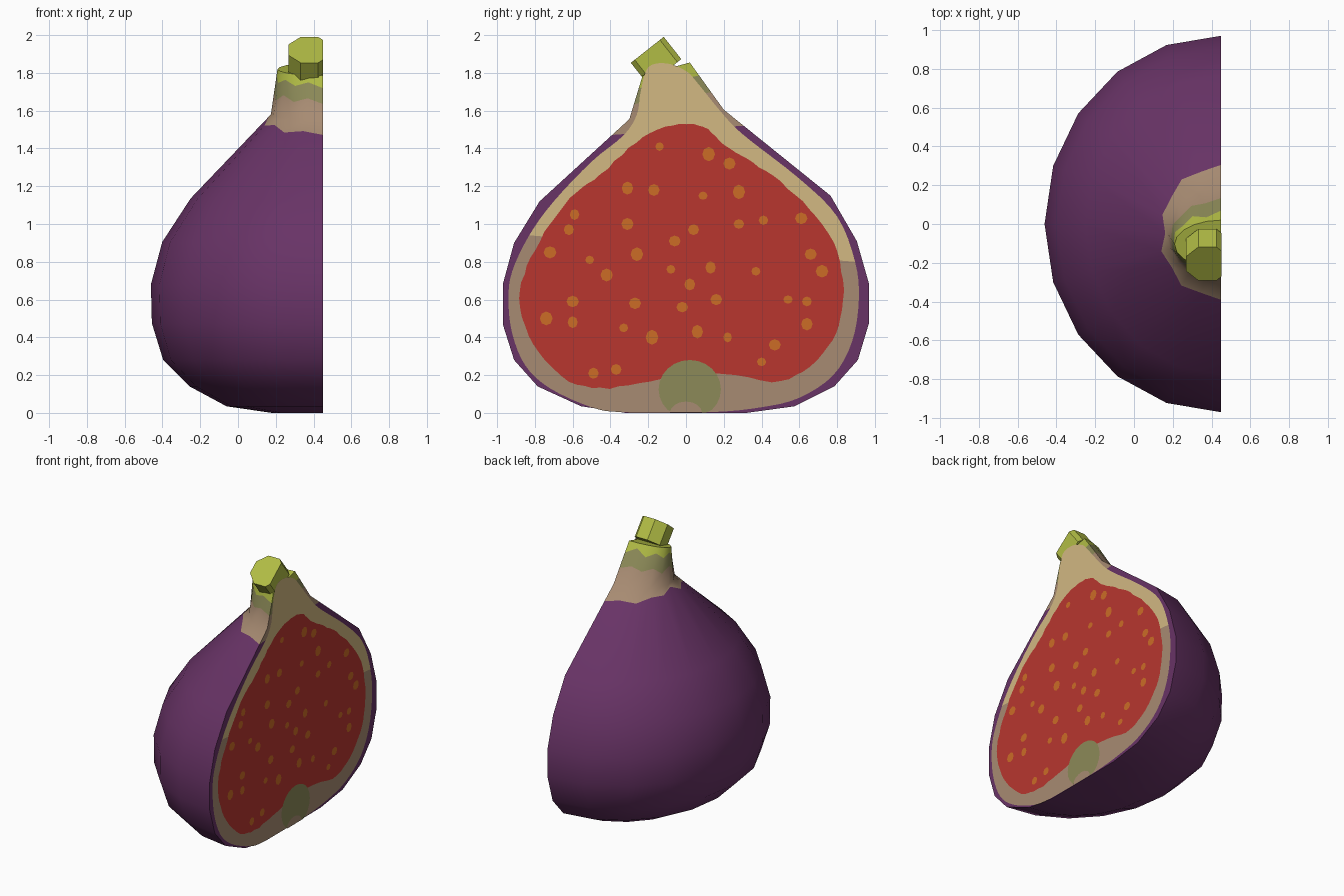
import bpy, bmesh, math, random
from mathutils import Vector, Matrix

if "Cube" in bpy.data.objects:
    bpy.data.objects.remove(bpy.data.objects["Cube"])

random.seed(4)
CUT = 0.449   # x of the sliced face


def srgb(hexs):
    out = []
    for i in (0, 2, 4):
        c = int(hexs[i:i + 2], 16) / 255
        out.append(c / 12.92 if c < 0.04 else ((c + 0.055) / 1.055) ** 2.4)
    return (*out, 1)


def material(name, hexs):
    m = bpy.data.materials.new(name)
    m.diffuse_color = srgb(hexs)
    m.use_nodes = True
    m.node_tree.nodes["Principled BSDF"].inputs["Base Color"].default_value = m.diffuse_color
    return m


PURPLE = material("purple skin", "683366")
TAN = material("tan flesh", "A78B72")
SAGE = material("sage green", "8C8A58")
LIME = material("lime green", "B1BC45")
CREAM = material("cream flesh", "D2B882")
RED = material("red pulp", "B8362F")
ORANGE = material("orange seed", "CC6C26")


def finish(bm, name, mats, smooth=False):
    me = bpy.data.meshes.new(name)
    bm.to_mesh(me)
    bm.free()
    ob = bpy.data.objects.new(name, me)
    bpy.context.collection.objects.link(ob)
    for m in mats:
        me.materials.append(m)
    if smooth:
        bpy.ops.object.select_all(action='DESELECT')
        ob.select_set(True)
        bpy.context.view_layer.objects.active = ob
        bpy.ops.object.shade_smooth_by_angle(angle=math.radians(38))
    return ob


# Half fruit: rings of (z, centre y, radius x, radius y, tilt)
RINGS = [(0.0, 0, 0.27, 0.32, 0), (0.035, 0.01, 0.51, 0.565, 0),
         (0.14, 0, 0.705, 0.785, 0), (0.28, 0, 0.845, 0.91, 0),
         (0.475, 0, 0.905, 0.97, 0.005), (0.68, 0, 0.91, 0.97, 0),
         (0.905, -0.003, 0.85, 0.907, 0.005), (1.135, -0.005, 0.70, 0.77, 0.015),
         (1.58, -0.05, 0.275, 0.25, 0.025), (1.82, -0.105, 0.24, 0.125, 0.035)]
N = 10


def ring(z, cy, rx, ry, tilt):
    pts = []
    for i in range(N + 1):
        t = math.pi * i / N
        pts.append(Vector((CUT - rx * math.sin(t), cy + ry * math.cos(t), z + tilt * math.cos(t))))
    return pts


def between(a, b, base, wave, dip=0.0):
    """Wavy colour boundary lying on the surface between two rings."""
    out = []
    for i in range(N + 1):
        f = base + wave * (1 if i % 2 else -1) * random.uniform(0.4, 1)
        f -= dip * abs(math.cos(math.pi * i / N))
        out.append(a[i].lerp(b[i], min(f, 0.98)))
    return out


rows = [ring(*r) for r in RINGS]
a, b, c = rows[-3:]
rows = rows[:-2] + [between(a, b, 0.95, 0.03, 0.12), b,
                    between(b, c, 0.42, 0.09), between(b, c, 0.80, 0.09), c]
bm = bmesh.new()
V = [[bm.verts.new(p) for p in r] for r in rows]
nr = len(V)
for j in range(nr - 1):
    mi = {nr - 2: 3, nr - 3: 2, nr - 4: 1, nr - 5: 1}.get(j, 0)
    for i in range(N):
        bm.faces.new((V[j][i], V[j][i + 1], V[j + 1][i + 1], V[j + 1][i])).material_index = mi
    bm.faces.new((V[j][0], V[j + 1][0], V[j + 1][N], V[j][N])).material_index = mi
bm.faces.new(V[0]).material_index = 0
bm.faces.new(V[-1]).material_index = 3
bmesh.ops.recalc_face_normals(bm, faces=bm.faces)
finish(bm, "fig_half", [PURPLE, TAN, SAGE, LIME], True)

# Stem: tilted octagonal stub, sliced with the fruit
axis = Vector((0, -0.62, 0.785)).normalized()
L = 0.15
mid = Vector((0.378, -0.205, 1.922)) - axis * L / 2
bm = bmesh.new()
rot = axis.to_track_quat('Z', 'Y').to_matrix().to_4x4()
bmesh.ops.create_cone(bm, cap_ends=True, segments=8, radius1=0.12, radius2=0.12, depth=L,
                      matrix=Matrix.Translation(mid) @ rot @ Matrix.Rotation(math.pi / 8, 4, 'Z'))
res = bmesh.ops.bisect_plane(bm, geom=bm.verts[:] + bm.edges[:] + bm.faces[:],
                             plane_co=(CUT + 0.001, 0, 0), plane_no=(1, 0, 0), clear_outer=True)
bmesh.ops.holes_fill(bm, edges=[e for e in bm.edges if e.is_boundary])
bmesh.ops.recalc_face_normals(bm, faces=bm.faces)
finish(bm, "stem", [LIME])


def smooth_loop(pts, steps=4, jitter=0.0):
    out, n = [], len(pts)
    for i in range(n):
        p0, p1, p2, p3 = [Vector(pts[(i + k) % n]) for k in (-1, 0, 1, 2)]
        for s in range(steps):
            t = s / steps
            p = 0.5 * (2 * p1 + (p2 - p0) * t + (2 * p0 - 5 * p1 + 4 * p2 - p3) * t * t
                       + (3 * p1 - p0 - 3 * p2 + p3) * t ** 3)
            out.append(p + Vector((random.uniform(-1, 1), random.uniform(-1, 1))) * jitter)
    return out


def add_plate(bm, pts, x):
    f = bm.faces.new([bm.verts.new((x, p[0], max(p[1], 0.001))) for p in pts])
    f.normal_update()
    if f.normal.x < 0:
        f.normal_flip()
    return f


def plate(name, pts, x, mat):
    bm = bmesh.new()
    add_plate(bm, pts, x)
    bmesh.ops.triangulate(bm, faces=bm.faces[:])
    finish(bm, name, [mat])


# Flesh layer on the cut face, cream in its upper part
FLESH = [(0.13, 0.004), (0.4, 0.03), (0.6, 0.08), (0.78, 0.2), (0.88, 0.38), (0.915, 0.6),
         (0.895, 0.8), (0.8, 1.04), (0.6, 1.24), (0.3, 1.475), (0.18, 1.6), (0.05, 1.76),
         (0.0, 1.81), (-0.1, 1.85), (-0.2, 1.83), (-0.24, 1.7), (-0.26, 1.58), (-0.33, 1.47),
         (-0.5, 1.33), (-0.7, 1.12), (-0.83, 0.94), (-0.92, 0.75), (-0.94, 0.6), (-0.92, 0.42),
         (-0.85, 0.25), (-0.72, 0.13), (-0.5, 0.03), (-0.33, 0.004)]
flesh = smooth_loop(FLESH)
plate("flesh", flesh, CUT + 0.002, TAN)
plate("upper_flesh", [p for p in flesh if p.y > 0.86 - 0.08 * p.x], CUT + 0.0035, CREAM)

# Red pulp
PULP = [(0, 1.53), (0.12, 1.5), (0.2, 1.42), (0.35, 1.33), (0.5, 1.22), (0.65, 1.08),
        (0.78, 0.9), (0.83, 0.7), (0.82, 0.5), (0.75, 0.35), (0.62, 0.22), (0.45, 0.165),
        (0.2, 0.21), (0, 0.2), (-0.25, 0.155), (-0.45, 0.13), (-0.62, 0.17), (-0.78, 0.32),
        (-0.87, 0.5), (-0.88, 0.65), (-0.82, 0.82), (-0.72, 1.0), (-0.58, 1.17),
        (-0.45, 1.26), (-0.3, 1.4), (-0.15, 1.5)]
plate("pulp", smooth_loop(PULP, 4, 0.005), CUT + 0.005, RED)


def disc(cy, cz, ry, rz, n):
    return [(cy + ry * math.cos(2 * math.pi * k / n), cz + rz * math.sin(2 * math.pi * k / n))
            for k in range(n)]


# Eye of the fruit at the base
plate("base_eye", disc(0.02, 0.125, 0.165, 0.155, 24), CUT + 0.0065, SAGE)
plate("base_eye_core", disc(0.0, 0.0, 0.085, 0.06, 16), CUT + 0.008, TAN)

# Seeds
SEEDS = [(-.14, 1.41), (.12, 1.37), (.23, 1.32), (-.31, 1.19), (-.17, 1.18), (.09, 1.15),
         (.28, 1.17), (-.59, 1.05), (-.62, .97), (-.31, 1.0), (.04, .97), (.28, 1.0),
         (.41, 1.02), (.61, 1.03), (-.06, .91), (-.72, .85), (-.51, .81), (-.26, .84),
         (-.42, .73), (-.08, .76), (.13, .77), (.37, .75), (.66, .84), (.72, .75),
         (.02, .68), (-.6, .59), (-.27, .58), (-.02, .56), (.16, .6), (.54, .6), (.64, .59),
         (-.74, .5), (-.6, .48), (-.33, .45), (-.18, .4), (.06, .43), (.22, .4), (.64, .47),
         (.47, .36), (.4, .27), (-.49, .21), (-.37, .23)]
bm = bmesh.new()
for y, z in SEEDS:
    r = random.uniform(0.022, 0.034)
    add_plate(bm, disc(y, z, r, r * random.uniform(0.9, 1.2), 8), CUT + 0.007)
finish(bm, "seeds", [ORANGE])
